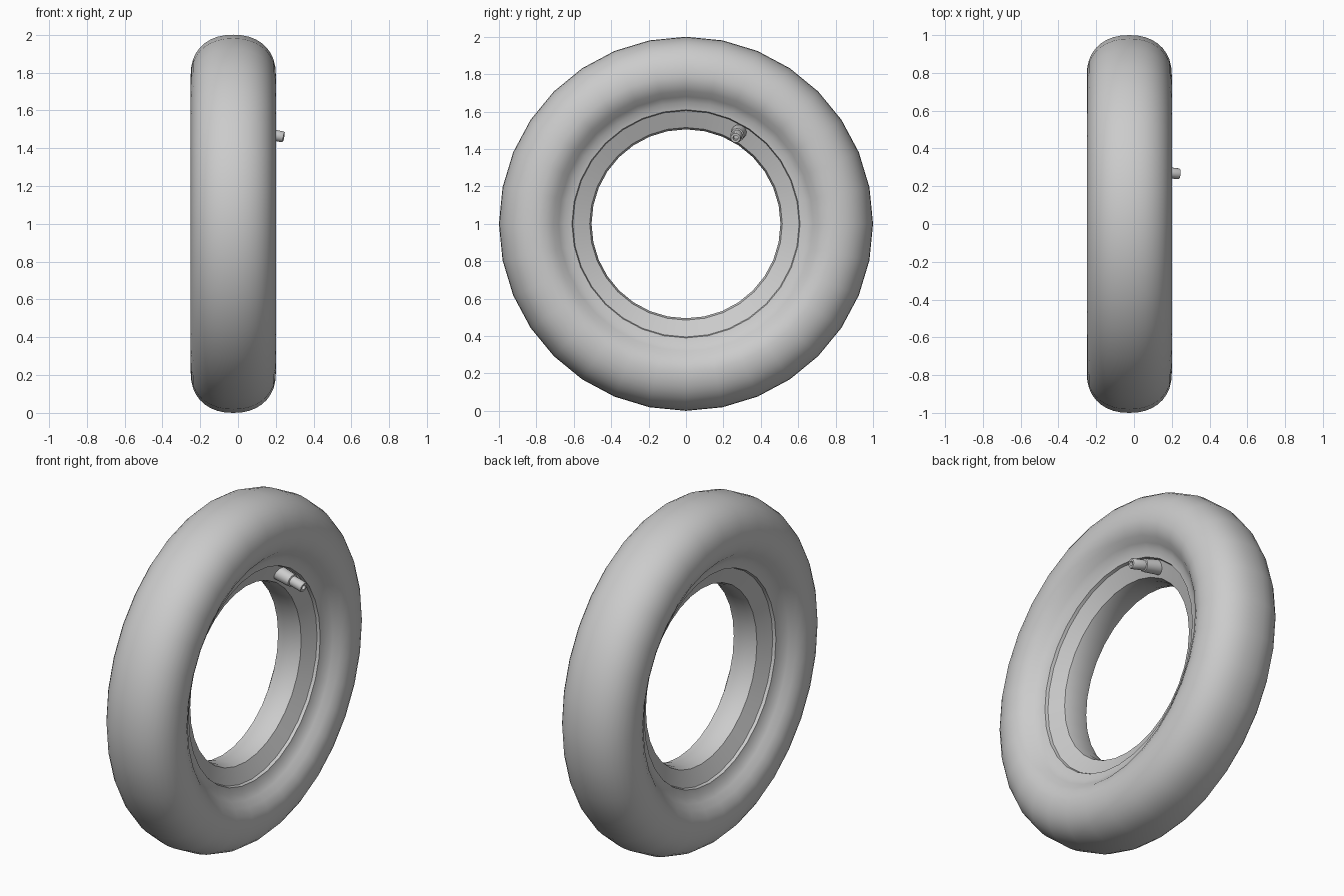
import bpy
import math
from mathutils import Vector, Matrix

if "Cube" in bpy.data.objects:
    bpy.data.objects.remove(bpy.data.objects["Cube"], do_unlink=True)

grey = bpy.data.materials.new("rubber grey")
grey.use_nodes = True
colour = (0.6, 0.6, 0.6, 1)
grey.diffuse_color = colour
grey.node_tree.nodes["Principled BSDF"].inputs["Base Color"].default_value = colour


def lathe(name, profile, steps, matrix, closed=False):
    """Turn (along, radius) points about the local x axis."""
    n = len(profile)
    verts = []
    for s in range(steps):
        a = 2 * math.pi * s / steps
        verts += [matrix @ Vector((x, r * math.sin(a), r * math.cos(a))) for x, r in profile]
    faces = []
    for s in range(steps):
        t = (s + 1) % steps
        for i in range(n if closed else n - 1):
            j = (i + 1) % n
            faces.append((s * n + i, s * n + j, t * n + j, t * n + i))
    if not closed:
        faces.append([s * n for s in reversed(range(steps))])
        faces.append([s * n + n - 1 for s in range(steps)])
    mesh = bpy.data.meshes.new(name)
    mesh.from_pydata(verts, [], faces)
    mesh.materials.append(grey)
    obj = bpy.data.objects.new(name, mesh)
    bpy.context.collection.objects.link(obj)
    bpy.ops.object.select_all(action="DESELECT")
    obj.select_set(True)
    bpy.context.view_layer.objects.active = obj
    bpy.ops.object.mode_set(mode="EDIT")
    bpy.ops.mesh.select_all(action="SELECT")
    bpy.ops.mesh.normals_make_consistent(inside=False)
    bpy.ops.object.mode_set(mode="OBJECT")
    bpy.ops.object.shade_smooth_by_angle(angle=math.radians(40))
    return obj


# Tube: rounded outer bulge, concave fillet to a lip, then a sloped inner band
half = []
for k in range(10):
    a = math.radians(90 - 10 * k)
    half.append((0.225 * math.cos(a) ** 0.9, 0.79 + 0.21 * abs(math.sin(a)) ** 0.9))
half += [(0.217, 0.75), (0.195, 0.71), (0.165, 0.68), (0.142, 0.65), (0.132, 0.61),
         (0.115, 0.605), (0.095, 0.56), (0.075, 0.515), (0.04, 0.505)]
half[0] = (0, 1)
profile = half + [(-x, r) for x, r in reversed(half[1:])]
lathe("inner_tube", profile, 32, Matrix.Translation((-0.025, 0, 1)), closed=True)

# Valve: thick base, slimmer stem and a recessed tip, leaning towards the axle
radial = Vector((0, math.sin(math.radians(30)), math.cos(math.radians(30))))
base = Vector((0.05, 0, 1)) + radial * 0.572
tip = Vector((0.242, 0, 1)) + radial * 0.53
aim = tip - base
length = aim.length
frame = Matrix.Translation(base) @ Vector((1, 0, 0)).rotation_difference(aim).to_matrix().to_4x4()
stem = [(0, 0.042), (0.09, 0.038), (0.115, 0.036), (0.118, 0.029), (length - 0.006, 0.029),
        (length, 0.025), (length, 0.014), (length - 0.03, 0.012)]
lathe("valve_stem", stem, 16, frame)
